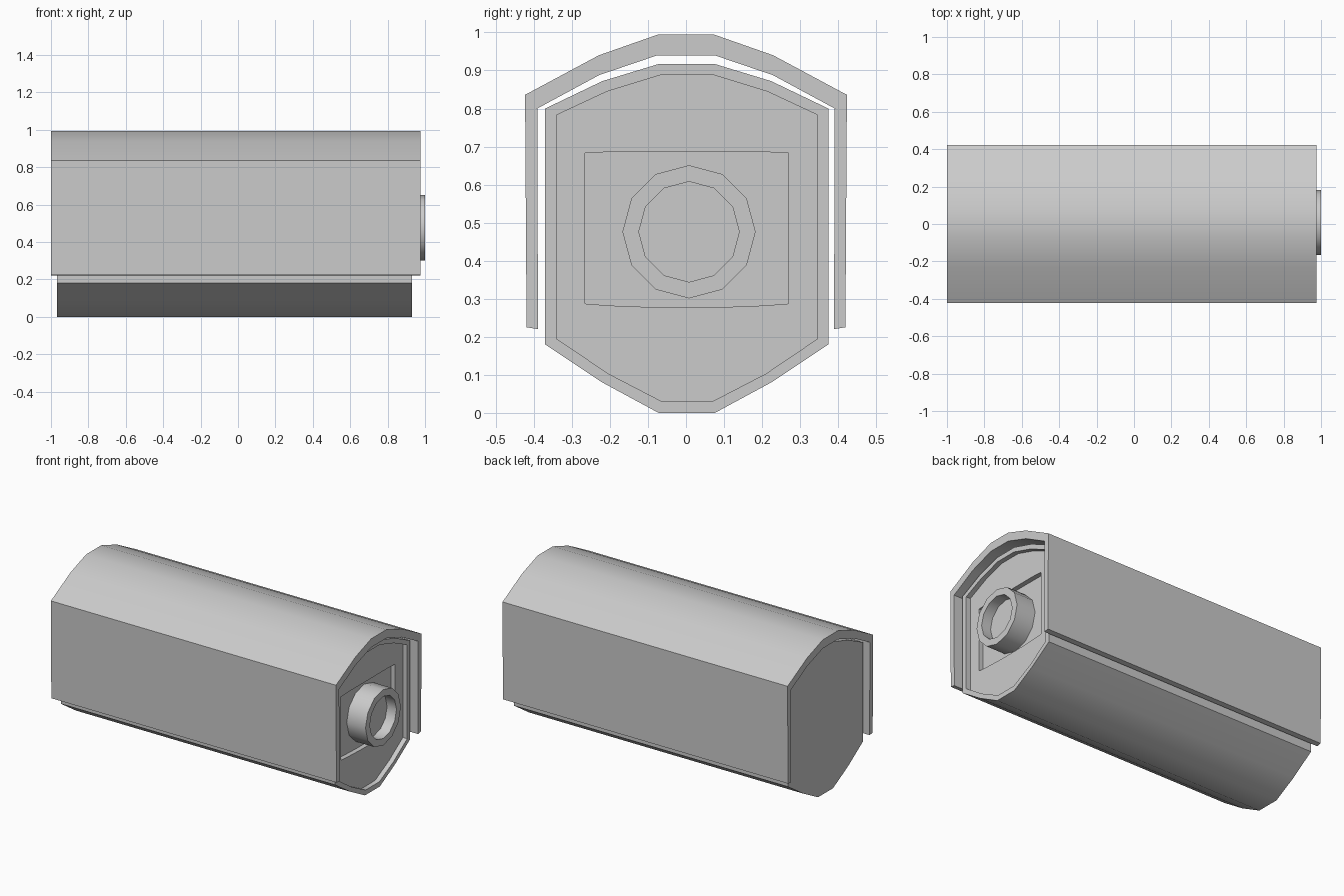
import bpy, bmesh, math

if "Cube" in bpy.data.objects:
    bpy.data.objects.remove(bpy.data.objects["Cube"])


def loft(name, loops, cap_start=True, cap_end=True):
    """Skin equal-length loops of (x, [(y, z), ...]) into one object."""
    bm = bmesh.new()
    rings = [[bm.verts.new((x, y, z)) for y, z in pts] for x, pts in loops]
    n = len(rings[0])
    for a, b in zip(rings, rings[1:]):
        for i in range(n):
            j = (i + 1) % n
            bm.faces.new((a[i], a[j], b[j], b[i]))
    if cap_start:
        bm.faces.new(rings[0][::-1])
    if cap_end:
        bm.faces.new(rings[-1])
    bmesh.ops.recalc_face_normals(bm, faces=bm.faces)
    mesh = bpy.data.meshes.new(name)
    bm.to_mesh(mesh)
    bm.free()
    ob = bpy.data.objects.new(name, mesh)
    bpy.context.collection.objects.link(ob)
    bpy.ops.object.select_all(action='DESELECT')
    ob.select_set(True)
    bpy.context.view_layer.objects.active = ob
    bpy.ops.object.shade_smooth_by_angle(angle=math.radians(40))
    return ob


def mirrored(half, dy=0.0):
    """Right half (bottom to top) completed with its mirror image."""
    return [(y + dy, z) for y, z in half] + [(-y + dy, z) for y, z in reversed(half)]


def circle(r, cy=0.008, cz=0.476, n=12):
    return [(cy + r * math.sin(2 * math.pi * i / n),
             cz + r * math.cos(2 * math.pi * i / n)) for i in range(n)]


# Camera body with raised front rim, recessed face plate and window pocket
body = mirrored([(0.074, 0.0), (0.222, 0.08), (0.372, 0.18),
                 (0.372, 0.80), (0.222, 0.872), (0.074, 0.917)], 0.002)
plate = mirrored([(0.068, 0.031), (0.207, 0.103), (0.343, 0.195),
                  (0.343, 0.783), (0.21, 0.845), (0.07, 0.888)], 0.003)
window = mirrored([(0.07, 0.277), (0.2, 0.282), (0.267, 0.287),
                   (0.267, 0.683), (0.2, 0.686), (0.07, 0.686)], 0.002)
loft("camera_body", [(-0.968, body), (0.93, body), (0.93, plate),
                     (0.90, plate), (0.90, window), (0.87, window)])

# Lens tube with a recessed glass disc
outer, inner = circle(0.175), circle(0.132)
loft("lens_tube", [(0.87, outer), (1.0, outer), (1.0, inner), (0.935, inner)],
     cap_start=False)

# Sun hood: open-bottomed shell around the body
hood_outer = mirrored([(0.419, 0.225), (0.423, 0.836), (0.229, 0.94), (0.075, 0.994)])
hood_inner = mirrored([(0.389, 0.22), (0.391, 0.80), (0.228, 0.888), (0.075, 0.94)])
hood = hood_outer + hood_inner[::-1]
loft("sun_hood", [(-1.0, hood), (0.975, hood)])
